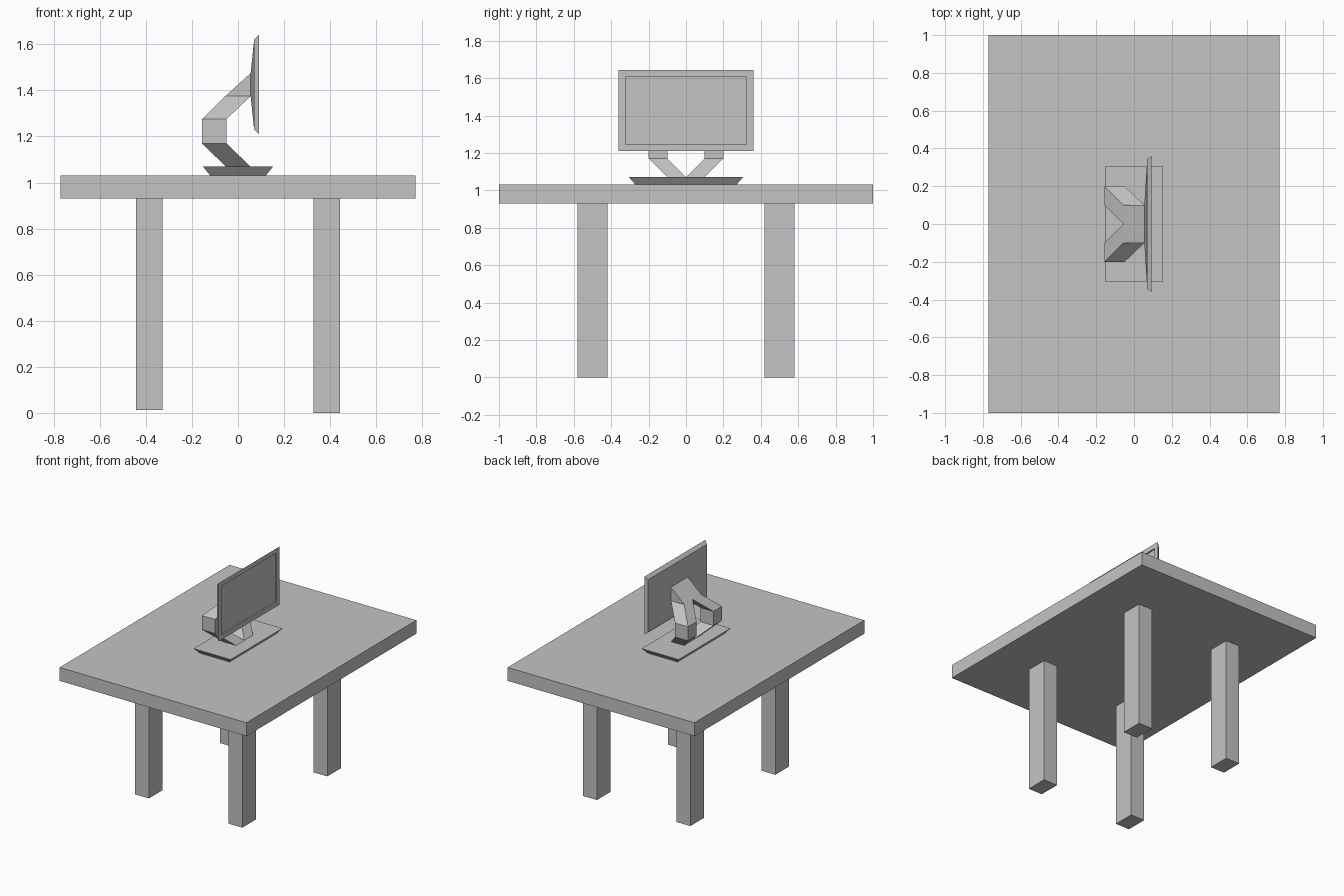
import bpy
import bmesh

cube = bpy.data.objects.get("Cube")
if cube:
    bpy.data.objects.remove(cube, do_unlink=True)

grey = bpy.data.materials.new("plain_grey")
grey.use_nodes = True
colour = (0.55, 0.55, 0.55, 1)
grey.diffuse_color = colour
grey.node_tree.nodes["Principled BSDF"].inputs["Base Color"].default_value = colour


def loft(name, rings, axis="Z"):
    """Join rectangles (level, a0, a1, b0, b1) stacked along an axis, with capped ends."""
    bm = bmesh.new()
    loops = []
    for level, a0, a1, b0, b1 in rings:
        corners = [(a0, b0), (a1, b0), (a1, b1), (a0, b1)]
        loops.append([bm.verts.new((a, b, level) if axis == "Z" else (level, a, b))
                      for a, b in corners])
    for low, high in zip(loops, loops[1:]):
        for i in range(4):
            j = (i + 1) % 4
            bm.faces.new((low[i], low[j], high[j], high[i]))
    bm.faces.new(loops[0][::-1])
    bm.faces.new(loops[-1])
    bmesh.ops.remove_doubles(bm, verts=bm.verts[:], dist=0.0001)
    mesh = bpy.data.meshes.new(name)
    bm.to_mesh(mesh)
    bm.free()
    mesh.materials.append(grey)
    obj = bpy.data.objects.new(name, mesh)
    bpy.context.collection.objects.link(obj)
    return obj


def mirror(obj):
    """Repeat a part on the other side of the y = 0 plane."""
    mod = obj.modifiers.new("mirror", "MIRROR")
    mod.use_axis = (False, True, False)
    mod.use_mirror_merge = False


# Table
TOP, UNDER = 1.03, 0.93
loft("table_top", [(z, -0.77, 0.77, -1, 1) for z in (UNDER, TOP)])
for side, x, foot in (("right", -0.385, 0.012), ("left", 0.385, 0)):
    mirror(loft(side + "_legs",
                [(z, x - 0.057, x + 0.057, 0.42, 0.58) for z in (foot, UNDER)]))

# Flared stand foot
loft("stand_base", [(TOP, -0.12, 0.12, -0.27, 0.27),
                    (1.07, -0.153, 0.153, -0.305, 0.305)])

# Two bent arms that spread apart and meet again behind the screen
mirror(loft("stand_arms", [(1.07, -0.053, 0.053, 0, 0.1),
                           (1.17, -0.157, -0.05, 0.1, 0.2),
                           (1.275, -0.157, -0.05, 0.1, 0.2),
                           (1.375, -0.055, 0.055, 0, 0.1)]))
loft("arm_wedge", [(1.375, -0.055, 0.055, -0.1, 0.1),
                   (1.475, 0.055, 0.055, -0.1, 0.1)])

# Monitor: shallow tapered back, bevelled rim and recessed screen
loft("monitor", [(0.055, -0.1, 0.1, 1.375, 1.475),
                 (0.07, -0.345, 0.345, 1.23, 1.62),
                 (0.092, -0.36, 0.36, 1.21, 1.643),
                 (0.092, -0.323, 0.323, 1.245, 1.607),
                 (0.082, -0.323, 0.323, 1.245, 1.607)], axis="X")
